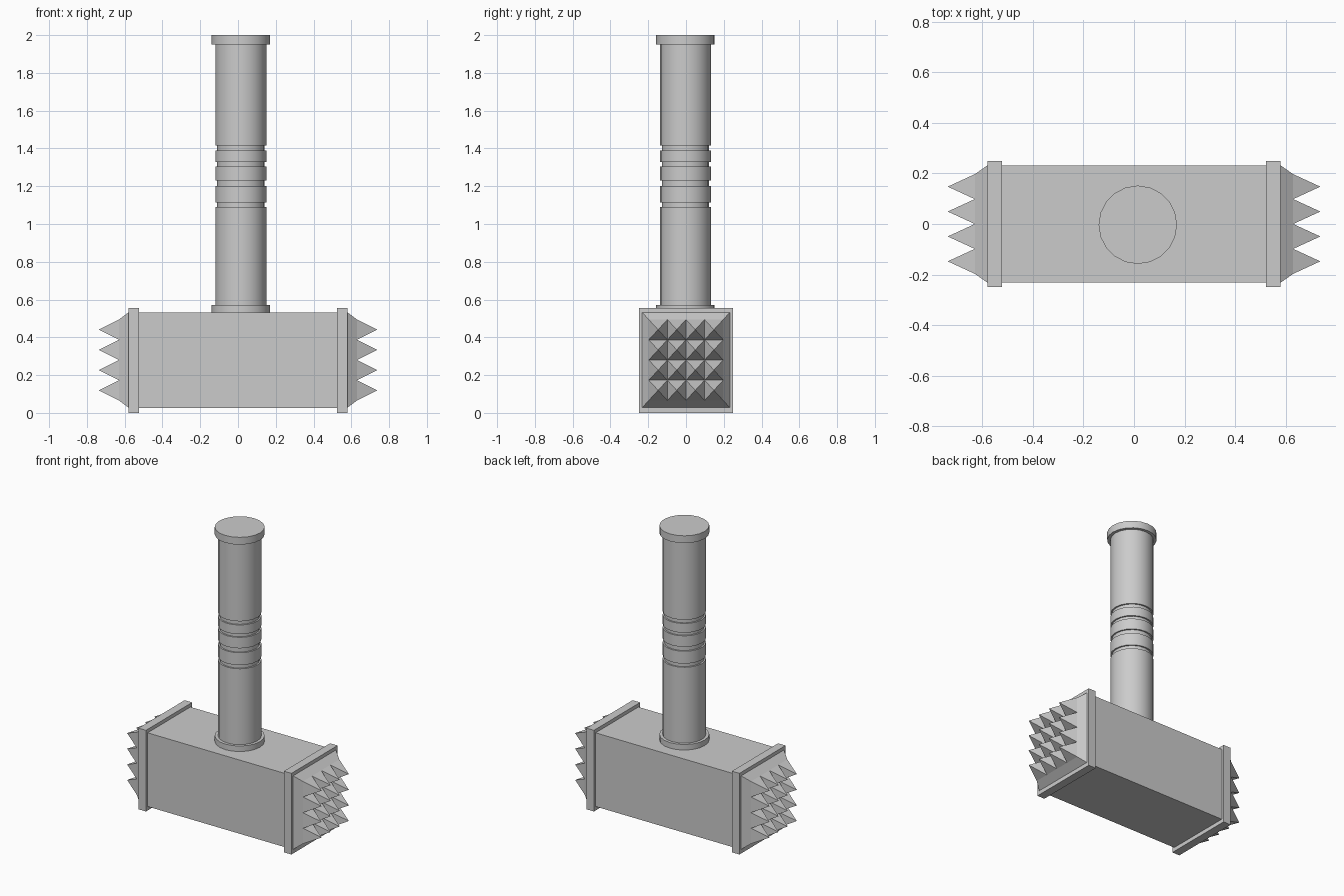
import bpy, bmesh, math

if "Cube" in bpy.data.objects:
    bpy.data.objects.remove(bpy.data.objects["Cube"])

CZ = 0.28  # height of the head's centre


def make_object(name, bm):
    bmesh.ops.recalc_face_normals(bm, faces=bm.faces[:])
    mesh = bpy.data.meshes.new(name)
    bm.to_mesh(mesh)
    bm.free()
    obj = bpy.data.objects.new(name, mesh)
    bpy.context.collection.objects.link(obj)
    return obj


def box(name, x0, x1, half_y, z0, z1):
    bm = bmesh.new()
    bmesh.ops.create_cube(bm, size=1)
    for v in bm.verts:
        v.co = ((x0 + x1) / 2 + v.co.x * (x1 - x0), v.co.y * 2 * half_y,
                (z0 + z1) / 2 + v.co.z * (z1 - z0))
    return make_object(name, bm)


def mirror_x(obj):
    mod = obj.modifiers.new("mirror", 'MIRROR')
    mod.use_axis[0] = True
    mod.use_clip = False


def lathe(name, profile, centre, sides=20):
    bm = bmesh.new()
    rings = []
    for r, z in profile:
        rings.append([bm.verts.new((centre[0] + r * math.cos(2 * math.pi * i / sides),
                                    centre[1] + r * math.sin(2 * math.pi * i / sides), z))
                      for i in range(sides)])
    for a, b in zip(rings, rings[1:]):
        for i in range(sides):
            j = (i + 1) % sides
            bm.faces.new((a[i], a[j], b[j], b[i]))
    bm.faces.new(rings[0])
    bm.faces.new(rings[-1])
    obj = make_object(name, bm)
    bpy.context.view_layer.objects.active = obj
    obj.select_set(True)
    bpy.ops.object.shade_smooth_by_angle(angle=math.radians(35))
    obj.select_set(False)
    return obj


# Head block and the collars at its ends
box("head_block", -0.53, 0.53, 0.232, 0.027, 0.532)
mirror_x(box("head_collar", 0.523, 0.58, 0.25, 0.0, 0.556))

# Striking face: tapered base carrying a 4 x 4 grid of pyramid spikes
N = 4
BASE_X, GRID_X, TIP_X = 0.58, 0.63, 0.737
HY, HZ = 0.197, 0.214
bm = bmesh.new()
grid = [[bm.verts.new((GRID_X, -HY + 2 * HY * i / N, CZ - HZ + 2 * HZ * j / N))
         for j in range(N + 1)] for i in range(N + 1)]
for i in range(N):
    for j in range(N):
        corners = [grid[i][j], grid[i + 1][j], grid[i + 1][j + 1], grid[i][j + 1]]
        tip = bm.verts.new((TIP_X, -HY + HY * (2 * i + 1) / N, CZ - HZ + HZ * (2 * j + 1) / N))
        for k in range(4):
            bm.faces.new((corners[k], corners[(k + 1) % 4], tip))
base = [bm.verts.new((BASE_X, sy * 0.232, CZ + sz * 0.252))
        for sy, sz in ((-1, -1), (1, -1), (1, 1), (-1, 1))]
sides = [[grid[i][0] for i in range(N + 1)],
         [grid[N][j] for j in range(N + 1)],
         [grid[i][N] for i in range(N, -1, -1)],
         [grid[0][j] for j in range(N, -1, -1)]]
for k, row in enumerate(sides):
    bm.faces.new([base[k], base[(k + 1) % 4]] + row[::-1])
bm.faces.new(base)
mirror_x(make_object("spiked_face", bm))

# Handle: flange, grooved grip and end cap in one turned profile
R, G, F = 0.135, 0.125, 0.155
profile = [(F, 0.52), (F, 0.57), (R, 0.57)]
for z0, z1 in ((1.09, 1.115), (1.2, 1.23), (1.305, 1.327), (1.39, 1.415)):
    profile += [(R, z0), (G, z0), (G, z1), (R, z1)]
profile += [(R, 1.95), (F, 1.95), (F, 2.0)]
lathe("handle", profile, (0.015, -0.003))
